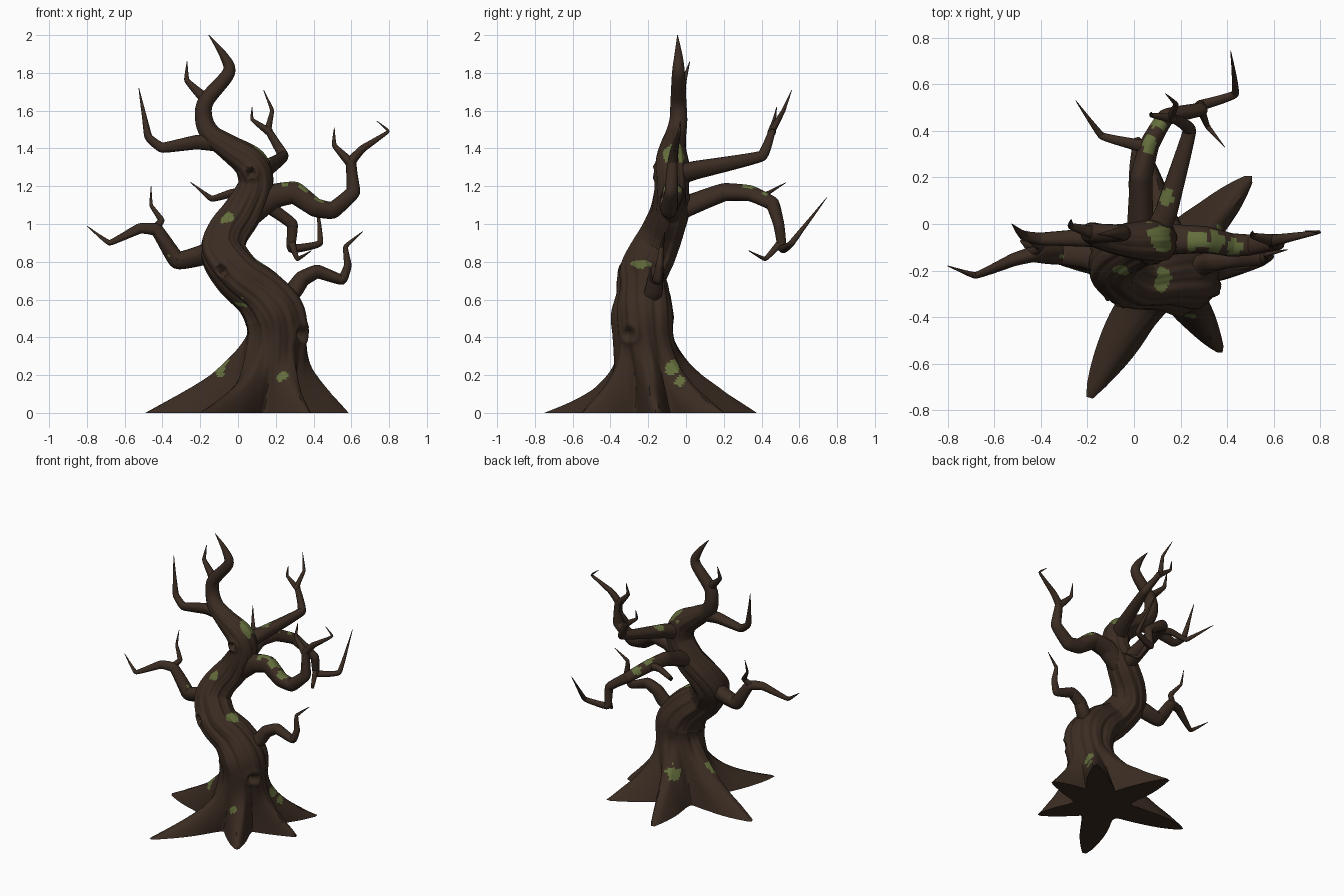
import bpy, bmesh, math
from mathutils import Vector

if "Cube" in bpy.data.objects:
    bpy.data.objects.remove(bpy.data.objects["Cube"])


def material(name, rgb):
    m = bpy.data.materials.new(name)
    m.diffuse_color = (*rgb, 1)
    m.use_nodes = True
    m.node_tree.nodes["Principled BSDF"].inputs["Base Color"].default_value = m.diffuse_color
    return m


BARK = material("dark_bark", (0.043, 0.025, 0.016))
MOSS = material("moss_green", (0.125, 0.155, 0.045))

# Moss patches: centre and radius
PATCHES = [
    (.1, -.06, 1.38, .065), (-.06, -.21, 1.04, .035), (-.01, -.33, .56, .05),
    (-.1, -.19, .26, .055), (.23, -.4, .19, .03), (-.34, -.14, .85, .03),
    (.27, -.07, 1.23, .045), (.36, -.08, 1.19, .045), (.42, -.1, 1.13, .035),
    (.12, -.24, .77, .045), (.36, -.07, .25, .045), (.39, -.04, .18, .035),
    (.13, .12, 1.34, .035), (.07, .34, 1.19, .035), (.11, .42, 1.15, .035),
    (.08, .02, .24, .055)]

# Roots: angle in degrees, reach from the trunk centre, steepness
ROOTS = [(170, .61, 1.6), (3, .46, 2), (101, .555, 1.7),
         (45, .55, 2.1), (241, .635, 2.8), (305, .44, 2.2)]

# Knot holes: point on trunk axis, outward direction, radius
KNOTS = [((-.07, -.2, .74), (-.1, -1, .1), .035),
         ((.07, -.07, 1.27), (0, -1, 0), .033),
         ((.2, -.28, .42), (1, -.15, 0), .045)]


def smooth_path(pts, k, step=.012):
    """Cardinal spline through (x, y, z, radius) points; low k keeps elbows."""
    P = [Vector(p) for p in pts]
    n, out = len(P), []
    for i in range(n - 1):
        a, b = P[i], P[i + 1]
        ta = (b - P[max(i - 1, 0)]) * k / 2
        tb = (P[min(i + 2, n - 1)] - a) * k / 2
        cnt = max(3, int((b - a).length / step))
        for j in range(cnt):
            t = j / cnt
            q = (a * (2*t**3 - 3*t**2 + 1) + ta * (t**3 - 2*t**2 + t)
                 + b * (3*t**2 - 2*t**3) + tb * (t**3 - t**2))
            q.w = max(q.w, .0015)
            out.append(q)
    return out + [P[-1]]


def bark_radius(th, z, r):
    """Trunk radius: twisting ridges plus flaring roots near the ground."""
    fade = max(0, min(1, (1.7 - z) / .6))
    rr = r * (1 + fade * (.045 * math.sin(5 * th + 7 * z)
                          + .03 * math.sin(11 * th + 10 * z + 2 * math.sin(5 * z))
                          + .012 * math.sin(23 * th + 14 * z)))
    best = 0
    for ang, reach, power in ROOTS:
        d = abs((th - math.radians(ang) + math.pi) % (2 * math.pi) - math.pi)
        d = max(0, d - .025 - .25 * z)  # root crests get rounder higher up
        if z < .42 and d < .6:
            best = max(best, (reach - r) * (1 - d / .6)**2 * (1 - z / .42)**power)
    return rr + best


def carve_knots(p):
    """Raise a rim and sink a hollow at each knot hole."""
    for c, n, r in KNOTS:
        c, n = Vector(c), Vector(n).normalized()
        v = p - c
        h = v.dot(n)
        d = (v - n * h).length
        if 0 < h < .3 and d < 3 * r:
            p = p + n * (.012 * math.exp(-((d - r) / (.4 * r))**2)
                         - .035 * math.exp(-(d / (.6 * r))**2))
    return p


def mossy(c):
    wob = 1 + .18 * math.sin(70 * c.x + 40 * c.z) + .15 * math.sin(60 * c.y - 55 * c.z)
    return any((c - Vector(q[:3])).length < q[3] * wob for q in PATCHES)


def loft(name, path, sides, trunk=False):
    bm = bmesh.new()
    rings, u, prev = [], None, None
    for i, q in enumerate(path):
        p = q.to_3d()
        t = (path[min(i + 1, len(path) - 1)] - path[max(i - 1, 0)]).to_3d().normalized()
        if trunk:  # keep the lowest rings level with the ground
            s = max(0, min(1, (p.z - .2) / .35))
            t = Vector((0, 0, 1)).lerp(t, s).normalized()
        if u is None:
            u = Vector((1, 0, 0)) if trunk else t.orthogonal()
        else:
            u = prev.rotation_difference(t) @ u
        u = (u - t * u.dot(t)).normalized()
        v, prev = t.cross(u), t
        ring = []
        for j in range(sides):
            th = 2 * math.pi * j / sides
            r = bark_radius(th, p.z, q.w) if trunk else q.w * (1 + .06 * math.sin(3 * th + 20 * p.z))
            w = p + (u * math.cos(th) + v * math.sin(th)) * r
            ring.append(bm.verts.new(carve_knots(w) if trunk else w))
        rings.append(ring)
    for a, b in zip(rings, rings[1:]):
        for j in range(sides):
            m = (j + 1) % sides
            bm.faces.new((a[j], a[m], b[m], b[j]))
    for ring, q, flip in ((rings[0], path[0], True), (rings[-1], path[-1], False)):
        c = bm.verts.new(q.to_3d())
        for j in range(sides):
            e = (ring[j], ring[(j + 1) % sides], c)
            bm.faces.new(e[::-1] if flip else e)
    for f in bm.faces:
        f.smooth = True
        f.material_index = int(mossy(f.calc_center_median()))
    me = bpy.data.meshes.new(name)
    bm.to_mesh(me)
    bm.free()
    me.materials.append(BARK)
    me.materials.append(MOSS)
    ob = bpy.data.objects.new(name, me)
    bpy.context.collection.objects.link(ob)
    bpy.context.view_layer.objects.active = ob
    ob.select_set(True)
    bpy.ops.object.shade_smooth_by_angle(angle=math.radians(50))
    ob.select_set(False)


def branch(name, r, *pts):
    """Kinked limb that tapers from radius r to a point along its length."""
    P = [Vector(p) for p in pts]
    run = [0]
    for a, b in zip(P, P[1:]):
        run.append(run[-1] + (b - a).length)
    loft(name, smooth_path([(*p, max(.0015, r * (1 - s / run[-1])**.85))
                            for p, s in zip(P, run)], .3), 16)


def twig(name, r, start, tip):
    """Short side shoot: out to an elbow, then up."""
    mid = (tip[0], (start[1] + tip[1]) / 2, (start[2] + tip[2]) / 2)
    branch(name, r, start, mid, tip)


# Trunk with roots, ending in the crown tip
loft("trunk", smooth_path([
    (.12, -.18, 0, .19), (.165, -.2, .2, .165), (.205, -.22, .4, .155), (.195, -.225, .52, .16),
    (.12, -.225, .63, .14), (0, -.235, .73, .125), (-.08, -.175, .85, .118),
    (-.055, -.125, .95, .108), (.025, -.085, 1.06, .1), (.095, -.075, 1.2, .09),
    (.07, -.075, 1.315, .09), (-.05, -.07, 1.405, .068), (-.14, -.055, 1.47, .055),
    (-.18, -.04, 1.55, .047), (-.17, -.04, 1.65, .042), (-.05, -.04, 1.8, .034),
    (-.075, -.04, 1.89, .022), (-.155, -.045, 2, .0015)], .9), 144, True)

# Main limbs
branch("upper_left_branch", .045, (-.1, -.06, 1.43), (-.22, -.06, 1.435), (-.4, -.065, 1.405),
       (-.475, -.05, 1.465), (-.525, 0, 1.72))
branch("rear_upper_branch", .055, (.09, -.05, 1.26), (.14, .06, 1.29), (.24, .4, 1.36),
       (.16, .46, 1.5), (.18, .515, 1.6), (.135, .56, 1.71))
branch("rear_middle_branch", .058, (.03, -.05, 1.07), (.03, .2, 1.165), (.065, .34, 1.16),
       (.14, .46, 1.105), (.285, .49, 1), (.285, .51, .87), (.435, .56, .9), (.415, .745, 1.14))
branch("rear_left_branch", .028, (.06, .33, 1.16), (-.03, .35, 1.165), (-.14, .38, 1.135),
       (-.25, .53, 1.22))
branch("rear_hanging_twig", .02, (.285, .5, .9), (.315, .42, .815), (.39, .33, .86))
branch("right_branch", .072, (.07, -.08, 1.07), (.18, -.07, 1.145), (.3, -.07, 1.165),
       (.41, -.09, 1.09), (.5, -.09, 1.075), (.61, -.08, 1.17), (.6, -.07, 1.33),
       (.66, -.06, 1.4), (.795, -.035, 1.49), (.735, -.03, 1.545))
branch("right_lower_branch", .055, (.22, -.2, .57), (.3, -.17, .65), (.34, -.16, .71),
       (.42, -.15, .75), (.55, -.15, .705), (.58, -.14, .78), (.57, -.13, .88), (.66, -.11, .96))
branch("left_branch", .06, (-.1, -.17, .87), (-.2, -.14, .835), (-.32, -.13, .81),
       (-.43, -.13, .965), (-.52, -.155, .975), (-.68, -.22, .9), (-.8, -.18, .99))

# Side shoots
twig("crown_twig", .03, (-.17, -.04, 1.66), (-.27, .02, 1.86))
twig("rear_upper_twig", .022, (.17, .455, 1.485), (.075, .48, 1.62))
twig("right_inner_twig", .027, (.6, -.07, 1.32), (.51, -.03, 1.51))
branch("left_twig", .022, (-.45, -.13, .965), (-.405, -.1, 1.02), (-.46, -.06, 1.1), (-.46, -.03, 1.2))
